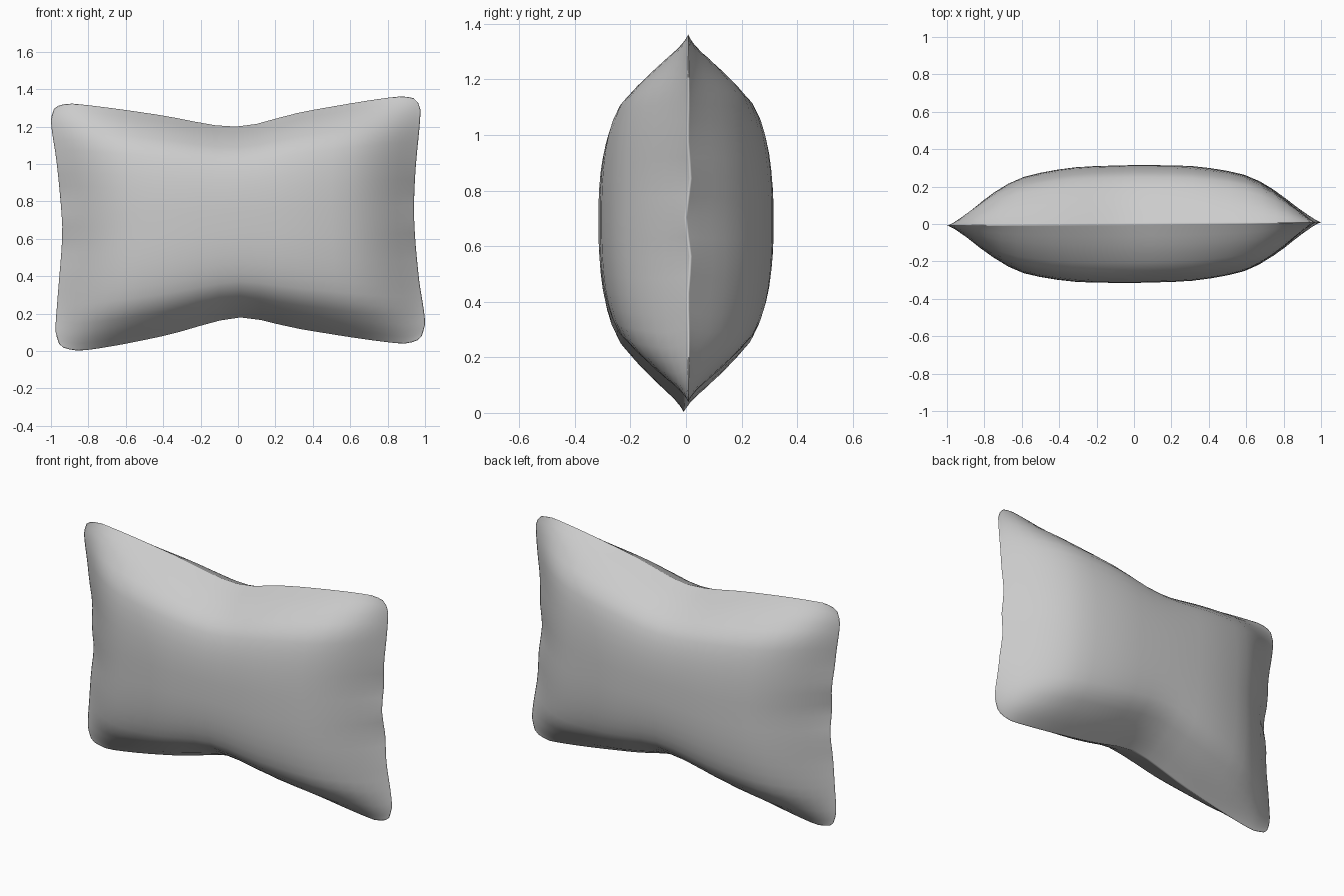
import bpy, bmesh, math

if "Cube" in bpy.data.objects:
    bpy.data.objects.remove(bpy.data.objects["Cube"])


def curve(pts):
    """Smooth Hermite interpolation through (position, value) points."""
    def slope(i):
        a, b = pts[max(i - 1, 0)], pts[min(i + 1, len(pts) - 1)]
        return (b[1] - a[1]) / (b[0] - a[0])

    def f(x):
        x = min(max(x, pts[0][0]), pts[-1][0])
        i = 0
        while i < len(pts) - 2 and x > pts[i + 1][0]:
            i += 1
        (x0, y0), (x1, y1) = pts[i], pts[i + 1]
        h = x1 - x0
        t = (x - x0) / h
        return ((2*t**3 - 3*t*t + 1) * y0 + (t**3 - 2*t*t + t) * h * slope(i)
                + (3*t*t - 2*t**3) * y1 + (t**3 - t*t) * h * slope(i + 1))
    return f


# Seam outline: top and bottom heights, left and right widths
top = curve([(-1, 1.295), (-.975, 1.312), (-.9, 1.323), (-.42, 1.262), (-.12, 1.208), (0, 1.20),
             (.12, 1.216), (.27, 1.257), (.42, 1.289), (.88, 1.36), (.975, 1.352), (1, 1.325)])
bottom = curve([(-1, .04), (-.975, .018), (-.87, .003), (-.42, .082), (-.12, .162), (0, .18),
                (.12, .165), (.3, .123), (.88, .04), (.97, .055), (1, .08)])
left = curve([(-1, -.957), (-.9, -.975), (-.7, -.969), (-.1, -.94), (.1, -.943),
              (.55, -.97), (.9, -1.0), (1, -.984)])
right = curve([(-1, .983), (-.88, 1.0), (-.5, .967), (0, .942), (.4, .948),
               (.93, .976), (1, .964)])

# Stuffing profiles across width and height
across = curve([(0, 1), (.32, .975), (.53, .885), (.65, .79), (.74, .65), (.83, .46), (.92, .22), (1, 0)])
along = curve([(0, 1), (.2, .995), (.43, .955), (.6, .88), (.72, .77), (.88, .41), (.95, .18), (1, 0)])


def point(u, v, side):
    s, t = (u + 1) / 2, (v + 1) / 2
    # Blend the four seam edges over the panel
    xb = left(-1) * (1 - s) + right(-1) * s
    xt = left(1) * (1 - s) + right(1) * s
    x = left(v) * (1 - s) + right(v) * s
    if abs(v) == 1:
        x = xb if v < 0 else xt
    z = bottom(u) * (1 - t) + top(u) * t
    y = side * .315 * across(abs(u)) * along(abs(v))
    # Slight seam twist and puckers at the short ends
    d = z - .7
    y += .009 * u - .011 * math.cos(math.pi * d / .16) * math.exp(-(d / .25) ** 2) * abs(u) ** 8
    return x, y, z


# Pillow: two puffed panels joined at the seam
N = 14
stations = [math.sin(math.pi / 2 * i / N) for i in range(-N, N + 1)]
bm = bmesh.new()
for side in (-1, 1):
    grid = [[bm.verts.new(point(u, v, side)) for v in stations] for u in stations]
    for i in range(2 * N):
        for j in range(2 * N):
            quad = [grid[i][j], grid[i + 1][j], grid[i + 1][j + 1], grid[i][j + 1]]
            bm.faces.new(quad if side < 0 else quad[::-1])
bmesh.ops.remove_doubles(bm, verts=bm.verts, dist=1e-5)
bmesh.ops.recalc_face_normals(bm, faces=bm.faces)
for f in bm.faces:
    f.smooth = True
mesh = bpy.data.meshes.new("pillow")
bm.to_mesh(mesh)
bm.free()
pillow = bpy.data.objects.new("pillow", mesh)
bpy.context.collection.objects.link(pillow)
